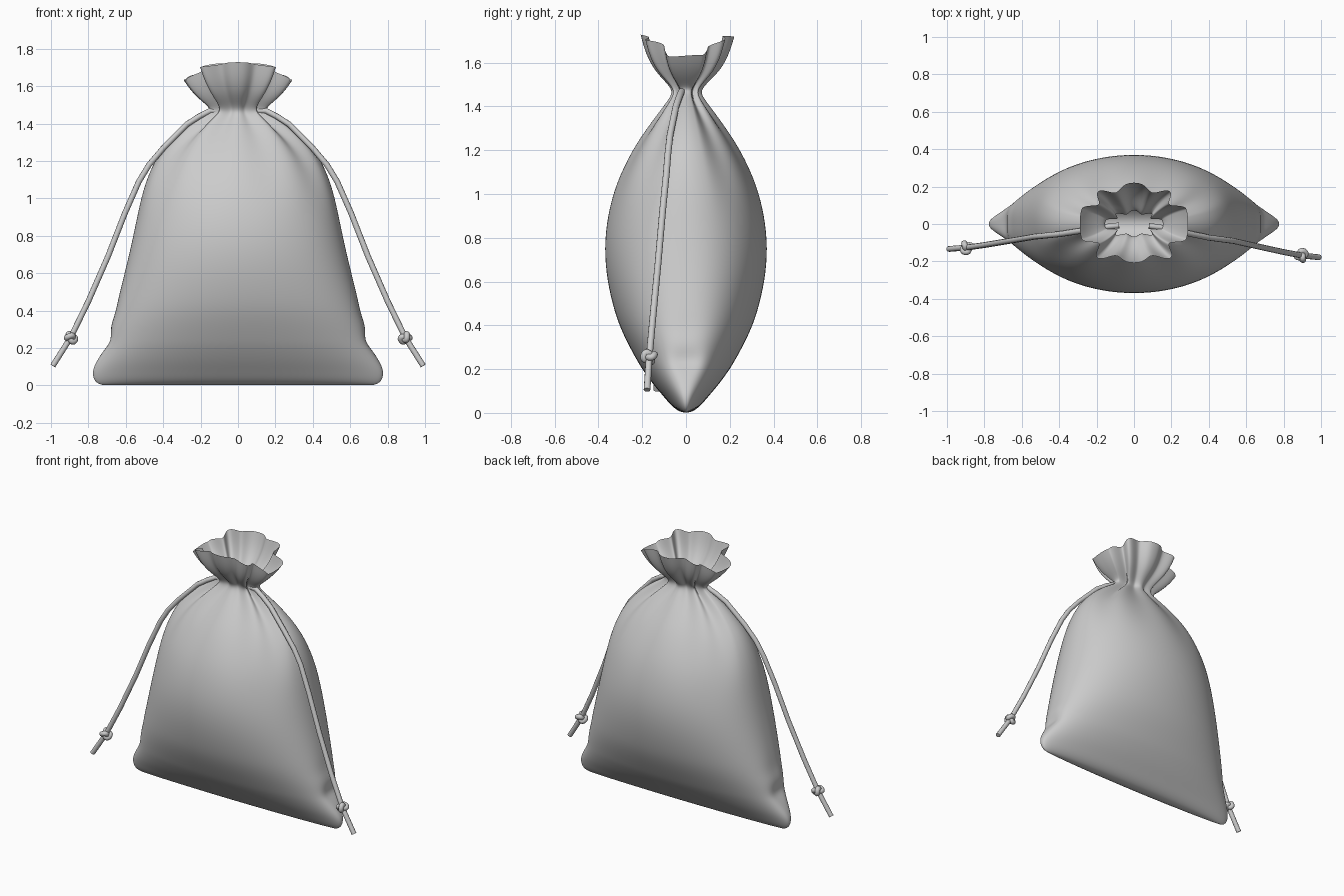
import bpy, bmesh
from math import sin, cos, pi, tau, exp
from mathutils import Vector

if "Cube" in bpy.data.objects:
    bpy.data.objects.remove(bpy.data.objects["Cube"])

N = 144      # points around the bag
NECK = 1.47

# Bag sections: height, half width, half depth, side sharpness, fold strength
SECTIONS = [
    (0.0, 0.70, 0.0, 0.8, 0), (0.005, 0.745, 0.03, 0.8, 0),
    (0.03, 0.772, 0.065, 0.8, 0), (0.075, 0.78, 0.102, 0.8, 0),
    (0.13, 0.757, 0.15, 0.78, 0), (0.20, 0.72, 0.2, 0.76, 0),
    (0.24, 0.704, 0.224, 0.76, 0), (0.31, 0.685, 0.262, 0.78, 0),
    (0.38, 0.663, 0.296, 0.8, 0), (0.46, 0.642, 0.326, 0.83, 0),
    (0.60, 0.606, 0.36, 0.87, 0), (0.75, 0.570, 0.374, 0.9, 0),
    (0.90, 0.539, 0.359, 0.93, 0), (1.05, 0.507, 0.318, 0.95, 0.006),
    (1.20, 0.45, 0.243, 1.0, 0.02), (1.30, 0.37, 0.174, 1.0, 0.04),
    (1.38, 0.28, 0.113, 1.0, 0.08), (1.43, 0.205, 0.075, 1.0, 0.12),
    (1.465, 0.15, 0.055, 1.0, 0.13), (1.50, 0.155, 0.075, 0.95, 0.13),
    (1.56, 0.205, 0.135, 0.85, 0.11), (1.64, 0.255, 0.175, 0.8, 0.10),
    (1.72, 0.29, 0.195, 0.8, 0.10),
]
FLAP = 0.3   # half angle of the smooth flaps at both sides


def power(v, e):
    return (1 if v >= 0 else -1) * abs(v) ** e


def pleat(t):
    # flat flaps at the sides, a deep notch next to them, softer pleats between
    u = abs((t + pi / 2) % pi - pi / 2)
    if u < FLAP:
        return 1.0
    v = (u - FLAP) / (pi / 2 - FLAP)
    depth = 1.5 - 0.7 * v
    return 1 + depth * (cos(4 * pi * v) - 1) + 0.35 * v * sin(5 * t)


def bag_point(t, z, a, b, sharp, fold):
    k = 1 + fold * pleat(t)
    c, s = cos(t), sin(t)
    # small puckers along the lower side seams
    pucker = -0.03 * exp(-((z - 0.235) / 0.035) ** 2) - 0.008 * exp(-((z - 0.4) / 0.04) ** 2)
    if z < NECK:
        a += pucker * abs(c) ** 40
        e = 1.0
    else:
        e = sharp
        u = max(0.0, abs(s) - 0.3) / 0.7
        rim = 1.632 + 0.092 * u ** 0.7 + 0.004 * sin(7 * t)
        z = NECK + (z - NECK) / (1.72 - NECK) * (rim - NECK)
    kx = 1 + (k - 1 - fold) * 0.9
    return Vector((a * power(c, e) * kx, b * power(s, sharp) * k, z))


# Cloth bag: open at the top, closed by a seam at the bottom
bm = bmesh.new()
rings = [[bm.verts.new(bag_point(tau * i / N, *s)) for i in range(N)] for s in SECTIONS]
for lo, hi in zip(rings, rings[1:]):
    for i in range(N):
        j = (i + 1) % N
        bm.faces.new((lo[i], lo[j], hi[j], hi[i]))
bmesh.ops.remove_doubles(bm, verts=rings[0], dist=0.0001)
for f in bm.faces:
    f.smooth = True
mesh = bpy.data.meshes.new("cloth_bag")
bm.to_mesh(mesh)
bm.free()
bag = bpy.data.objects.new("cloth_bag", mesh)
bpy.context.collection.objects.link(bag)
sub = bag.modifiers.new("smooth_cloth", "SUBSURF")
sub.levels = sub.render_levels = 2


def tube(name, points, radius, closed=False):
    curve = bpy.data.curves.new(name, "CURVE")
    curve.dimensions = "3D"
    curve.bevel_depth = radius
    curve.bevel_resolution = 3
    curve.use_fill_caps = True
    sp = curve.splines.new("POLY")
    sp.points.add(len(points) - 1)
    for p, co in zip(sp.points, points):
        p.co = (*co, 1)
    sp.use_cyclic_u = closed
    sp.use_smooth = True
    obj = bpy.data.objects.new(name, curve)
    bpy.context.collection.objects.link(obj)
    bpy.ops.object.select_all(action="DESELECT")
    obj.select_set(True)
    bpy.context.view_layer.objects.active = obj
    bpy.ops.object.convert(target="MESH")
    return obj


# Draw cords hanging on both sides, each with a knot near its end
CORD = [(0.08, -0.01, 1.47), (0.15, -0.02, 1.468), (0.21, -0.033, 1.437), (0.275, -0.047, 1.395),
        (0.40, -0.073, 1.268), (0.475, -0.083, 1.18), (0.53, -0.09, 1.09), (0.605, -0.107, 0.92),
        (0.695, -0.127, 0.69), (0.80, -0.15, 0.45), (0.895, -0.168, 0.255), (0.99, -0.178, 0.105)]
for side, sx, sy in (("right", 1, 1.0), ("left", -1, 0.75)):
    pts = [Vector((sx * x, sy * y, z)) for x, y, z in CORD]
    tube(f"{side}_cord", pts, 0.0155)
    rot = (pts[-1] - pts[-2]).to_track_quat("Z", "Y")
    knot = []
    for i in range(48):
        t = tau * i / 48
        p = Vector((sin(t) + 2 * sin(2 * t), cos(t) - 2 * cos(2 * t), -1.5 * sin(3 * t)))
        knot.append(pts[-2] + rot @ (p * 0.0088))
    tube(f"{side}_knot", knot, 0.016, closed=True)
